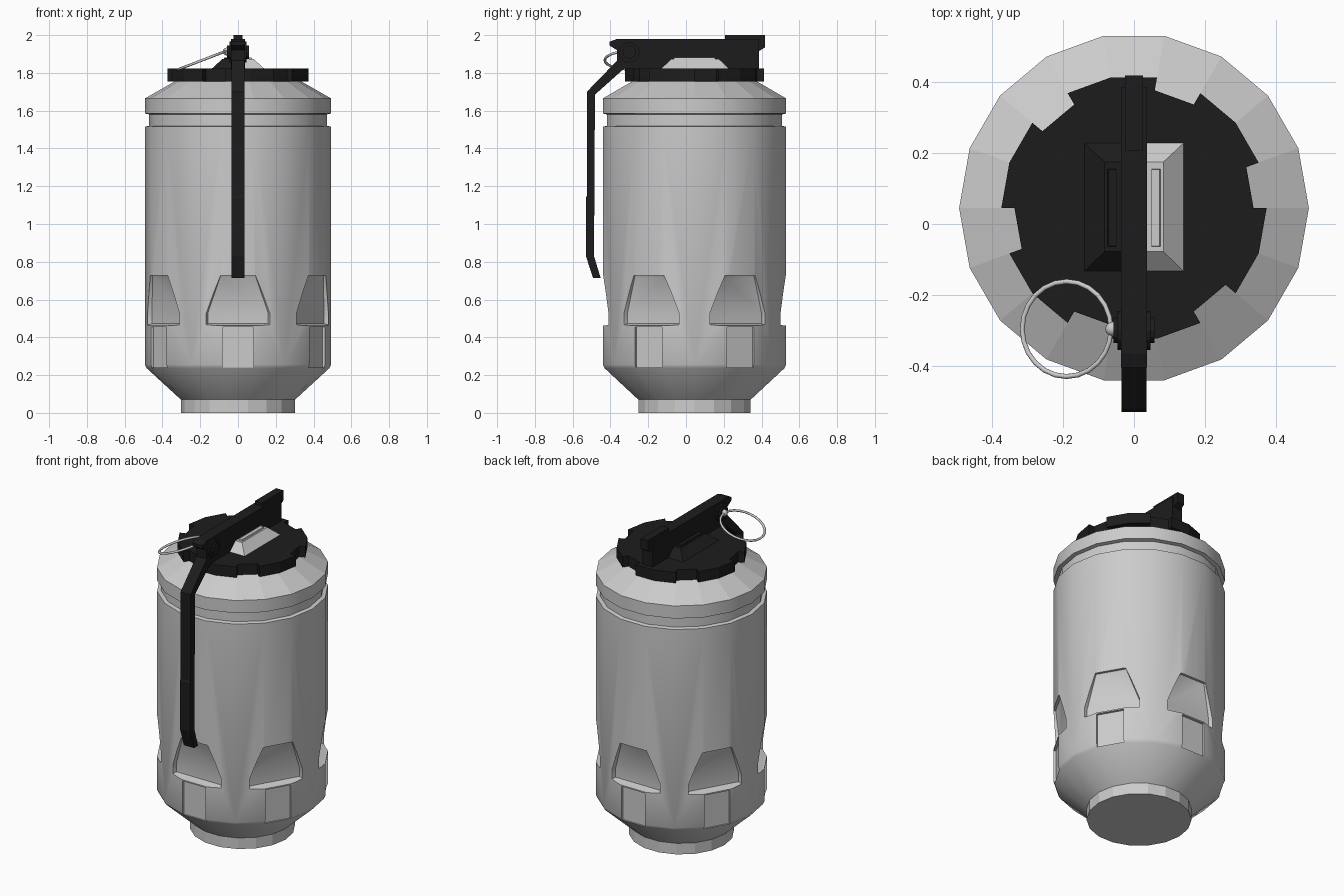
import bpy, bmesh
from math import sin, cos, pi, radians
from mathutils import Matrix, Vector

if "Cube" in bpy.data.objects:
    bpy.data.objects.remove(bpy.data.objects["Cube"])

CY = 0.045                                  # body axis sits slightly behind y = 0
dark = bpy.data.materials.new("dark_metal")
dark.diffuse_color = (0.012, 0.012, 0.012, 1)
dark.use_nodes = True
dark.node_tree.nodes["Principled BSDF"].inputs["Base Color"].default_value = dark.diffuse_color


def make(name, bm, mat=None):
    bmesh.ops.recalc_face_normals(bm, faces=bm.faces)
    me = bpy.data.meshes.new(name)
    bm.to_mesh(me)
    bm.free()
    ob = bpy.data.objects.new(name, me)
    bpy.context.collection.objects.link(ob)
    if mat:
        me.materials.append(mat)
    return ob


def loft(name, rings, mat=None):
    """Skin a stack of closed point loops and cap both ends."""
    bm = bmesh.new()
    vs = [[bm.verts.new(p) for p in r] for r in rings]
    n = len(vs[0])
    for a, b in zip(vs, vs[1:]):
        for i in range(n):
            j = (i + 1) % n
            bm.faces.new((a[i], a[j], b[j], b[i]))
    bm.faces.new(vs[0])
    bm.faces.new(vs[-1])
    return make(name, bm, mat)


def side_prism(name, pts, half, mat=dark):
    """Extrude a (y, z) outline across x."""
    return loft(name, [[(x, y, z) for y, z in pts] for x in (-half, half)], mat)


def circle(r, z, n=18):
    return [(r * cos(2 * pi * i / n), CY + r * sin(2 * pi * i / n), z) for i in range(n)]


def smooth(ob, angle=30):
    bpy.ops.object.select_all(action='DESELECT')
    ob.select_set(True)
    bpy.context.view_layer.objects.active = ob
    bpy.ops.object.shade_smooth_by_angle(angle=radians(angle))


# Body: 18-sided turned profile
profile = [(0.302, 0), (0.302, 0.07), (0.484, 0.237), (0.493, 0.256), (0.493, 1.515),
           (0.47, 1.52), (0.47, 1.58), (0.493, 1.585), (0.493, 1.665), (0.33, 1.758)]
body = loft("body", [circle(r, z) for r, z in profile])

# Cutters: six shallow pockets with a flat panel below each
pocket = [(-0.175, 0.463), (0.175, 0.463), (0.175, 0.525), (0.092, 0.727),
          (-0.092, 0.727), (-0.175, 0.525)]
panel = [(-0.082, 0.24), (0.082, 0.24), (0.082, 0.455), (-0.082, 0.455)]


def add_cut(bm, outline, floor, inset, turn):
    cz = sum(z for _, z in outline) / len(outline)
    pts = []
    for x, z in outline:
        k = 1 - inset
        pts.append(Vector((x * k, -floor(z), cz + (z - cz) * k)))
        pts.append(Vector((x, -0.47, z)))
        pts.append(Vector((x, -0.56, z)))
    rot = Matrix.Translation((0, CY, 0)) @ Matrix.Rotation(turn, 4, 'Z')
    bmesh.ops.convex_hull(bm, input=[bm.verts.new(rot @ p) for p in pts])
    loose = [v for v in bm.verts if not v.link_faces]
    bmesh.ops.delete(bm, geom=loose, context='VERTS')


for label, outline, floor, inset in (
        ("pocket", pocket, lambda z: 0.433 if z < 0.6 else 0.462, 0.09),
        ("panel", panel, lambda z: 0.4795, 0.0)):
    for i in range(6):
        bm = bmesh.new()
        add_cut(bm, outline, floor, inset, i * pi / 3)
        cut = make(label + "_cutter", bm)
        cut.hide_render = True
        mod = body.modifiers.new(label, 'BOOLEAN')
        mod.operation, mod.solver, mod.object = 'DIFFERENCE', 'EXACT', cut
        bpy.context.view_layer.objects.active = body
        bpy.ops.object.modifier_apply(modifier=mod.name)
        bpy.data.objects.remove(cut)
smooth(body)
for p in body.data.polygons:                # faceted shoulder and foot
    if p.center.z > 1.67 or p.center.z < 0.06:
        p.use_smooth = False

# Cap: notched disc, one 20 degree notch every 60 degrees
gear = []
for k in range(6):
    for r, a in ((0.374, 0), (0.337, 0), (0.337, 20), (0.374, 20), (0.374, 40)):
        t = radians(60 * k + a)
        gear.append((r * cos(t), CY + r * sin(t)))
loft("cap", [[(x, y, z) for x, y in gear] for z in (1.755, 1.822)], dark)

# Raised block on the cap: grey right half, dark left half, each with a rib
for side, s, mat in (("right", 1, None), ("left", -1, dark)):
    def rect(x0, x1, y0, y1, z):
        return [(s * x0, y0, z), (s * x1, y0, z), (s * x1, y1, z), (s * x0, y1, z)]
    loft(side + "_block", [rect(0, 0.147, -0.14, 0.235, 1.815),
                           rect(0, 0.083, -0.078, 0.175, 1.873)], mat)
    loft(side + "_rib", [rect(0.05, 0.076, -0.065, 0.156, 1.865),
                         rect(0.05, 0.072, -0.062, 0.153, 1.882)], mat)

# Lever housing, rear tab and bent lever arm
side_prism("lever_housing", [(-0.365, 1.98), (0.386, 1.98), (0.386, 1.815), (-0.32, 1.815),
                             (-0.365, 1.86), (-0.365, 1.92), (-0.405, 1.945), (-0.405, 1.965)], 0.036)
side_prism("rear_tab", [(0.206, 2.0), (0.418, 2.0), (0.418, 1.935), (0.386, 1.915),
                        (0.206, 1.915)], 0.025)
side_prism("lever_arm", [(-0.36, 1.87), (-0.525, 1.70), (-0.525, 1.15), (-0.53, 1.14),
                         (-0.53, 0.83), (-0.492, 0.715), (-0.452, 0.715), (-0.487, 0.83),
                         (-0.482, 1.685), (-0.325, 1.825)], 0.0355)

# Hinge pin: stepped cylinder through the housing
for name, r, half in (("hinge_boss", 0.055, 0.046), ("hinge_pin", 0.036, 0.058)):
    side_prism(name, [(-0.3 + r * cos(i * pi / 6), 1.91 + r * sin(i * pi / 6))
                      for i in range(12)], half)

# Pull ring and the eye it hangs from
bpy.ops.mesh.primitive_torus_add(major_radius=0.134, minor_radius=0.007, major_segments=24,
                                 minor_segments=8, location=(-0.19, -0.296, 1.867),
                                 rotation=(0, radians(-21), 0))
ring = bpy.context.object
ring.name = "pull_ring"
smooth(ring, 60)
bpy.ops.mesh.primitive_uv_sphere_add(segments=12, ring_count=8, radius=0.021,
                                     location=(-0.06, -0.296, 1.913))
eye = bpy.context.object
eye.name = "ring_eye"
smooth(eye, 60)
